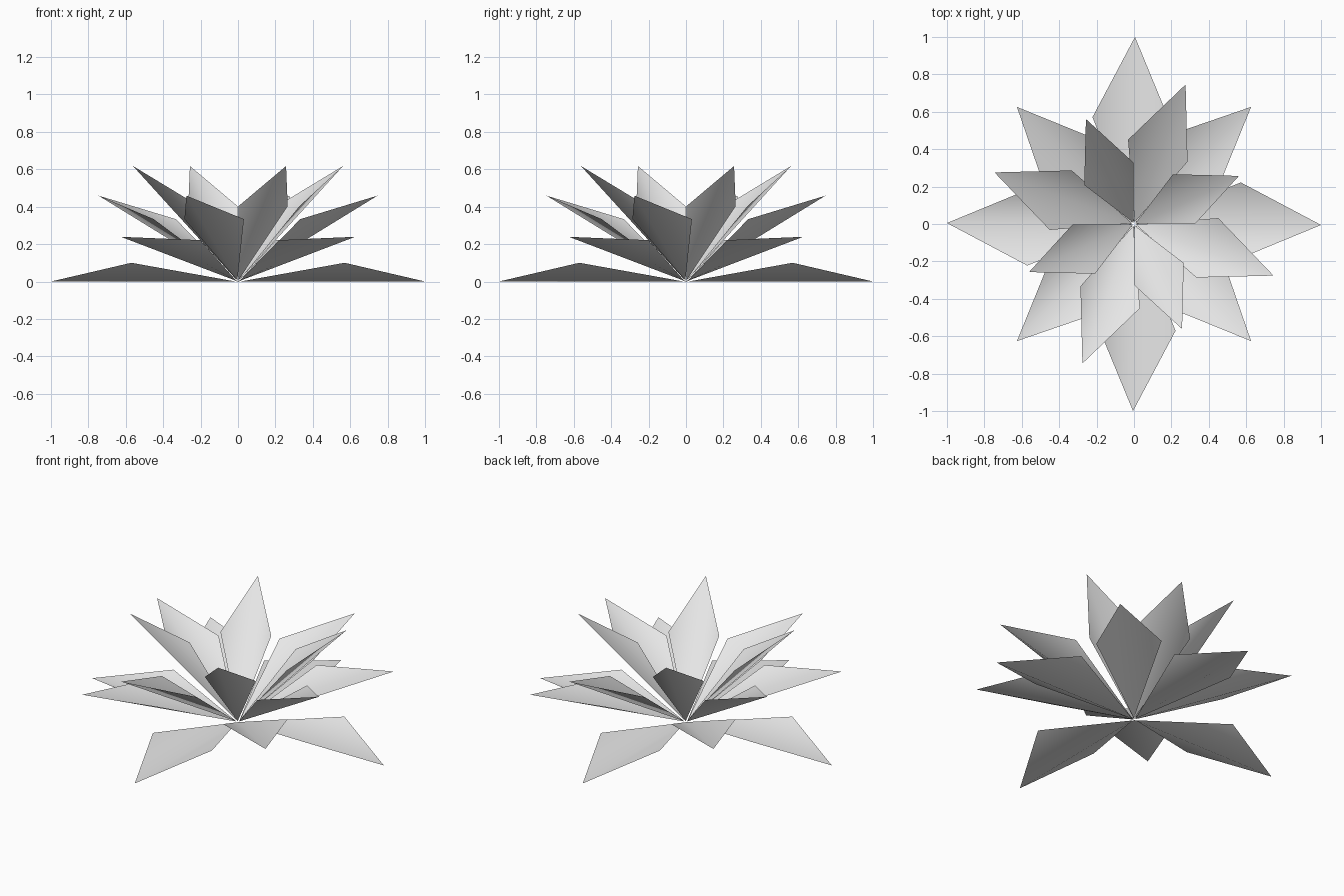
import bpy
import math
from mathutils import Matrix

cube = bpy.data.objects.get("Cube")
if cube:
    bpy.data.objects.remove(cube, do_unlink=True)

# One pale grey for every petal
grey = bpy.data.materials.new("pale_grey")
grey.use_nodes = True
colour = (0.8, 0.8, 0.8, 1)
grey.diffuse_color = colour
grey.node_tree.nodes["Principled BSDF"].inputs["Base Color"].default_value = colour


def petal_mesh(name, length, left, right, lift):
    """Diamond petal along +x, folded upward about its midline."""
    mid = 0.57 * length
    points = [(0.012, 0, 0), (mid, -right, lift), (length, 0, 0), (mid, left, lift)]
    mesh = bpy.data.meshes.new(name)
    mesh.from_pydata(points, [], [(0, 1, 2), (0, 2, 3)])
    mesh.materials.append(grey)
    for face in mesh.polygons:
        face.use_smooth = True
    return mesh


def petal_ring(name, length, left, right, lift, pitch, turn):
    """Four petals, raised by pitch and spread evenly round the centre."""
    mesh = petal_mesh(name, length, left, right, lift)
    for i in range(4):
        petal = bpy.data.objects.new(f"{name}_{i + 1}", mesh)
        spin = Matrix.Rotation(math.radians(turn + 90 * i), 4, "Z")
        petal.matrix_world = spin @ Matrix.Rotation(math.radians(-pitch), 4, "Y")
        bpy.context.collection.objects.link(petal)


# Rings from the flat outermost petals to the steep inner ones
petal_ring("outer_petal", 1.0, 0.225, 0.18, 0.10, 0, -0.3)
petal_ring("lower_petal", 0.917, 0.197, 0.17, 0.088, 15.1, 45)
petal_ring("middle_petal", 0.918, 0.186, 0.153, 0.083, 30, 69.7)
petal_ring("inner_petal", 0.873, 0.155, 0.134, 0.073, 45, 24.6)
